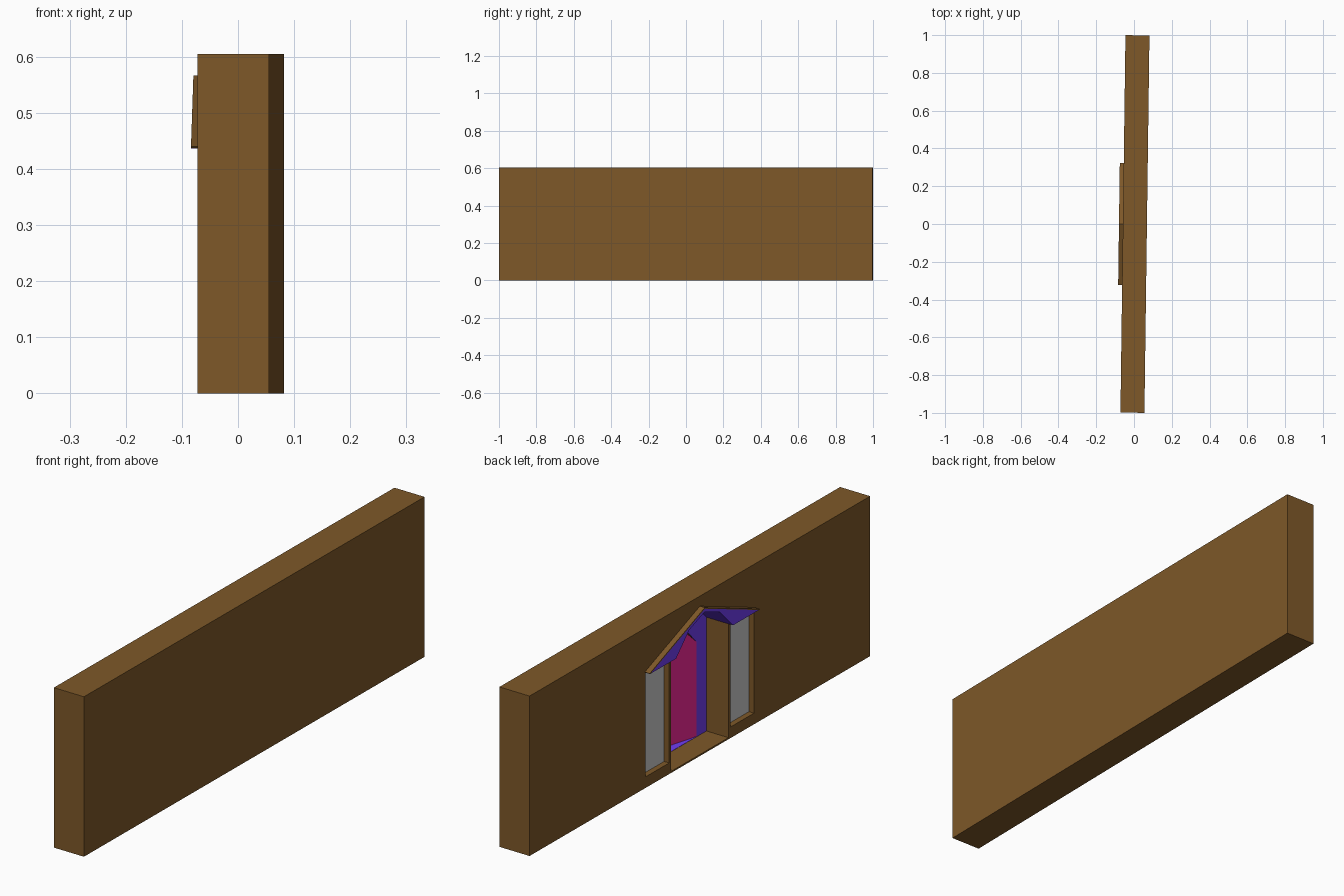
import bpy, bmesh
from mathutils import Matrix

if "Cube" in bpy.data.objects:
    bpy.data.objects.remove(bpy.data.objects["Cube"])

# The whole wall is turned very slightly about z
TURN = Matrix.Translation((0.005, 0, 0)) @ Matrix.Rotation(-0.0133, 4, 'Z')
HALF = 0.0635   # half wall thickness


def material(name, rgb):
    m = bpy.data.materials.new(name)
    m.diffuse_color = (*rgb, 1)
    m.use_nodes = True
    m.node_tree.nodes["Principled BSDF"].inputs["Base Color"].default_value = m.diffuse_color
    return m


BROWN = material("brown", (0.21, 0.098, 0.0215))
PURPLE = material("purple", (0.165, 0.048, 0.9))
MAGENTA = material("magenta", (0.82, 0.02, 0.288))


def prism(name, profile, v0, v1, mat=None, lean=None):
    """Extrude a (y, z) profile between depths v0 and v1, measured out of the left face."""
    bm = bmesh.new()
    rings = []
    for v in (v0, v1):
        rings.append([bm.verts.new((-HALF - v - (lean(y) if lean else 0), y, z))
                      for y, z in profile])
    a, b = rings
    bm.faces.new(a)
    bm.faces.new(b[::-1])
    n = len(profile)
    for i in range(n):
        j = (i + 1) % n
        bm.faces.new((a[j], a[i], b[i], b[j]))
    bmesh.ops.recalc_face_normals(bm, faces=bm.faces)
    me = bpy.data.meshes.new(name)
    bm.to_mesh(me)
    bm.free()
    me.transform(TURN)
    if mat:
        me.materials.append(mat)
    ob = bpy.data.objects.new(name, me)
    bpy.context.collection.objects.link(ob)
    return ob


def rect(y0, y1, z0, z1):
    return [(y0, z0), (y1, z0), (y1, z1), (y0, z1)]


def mirrored(half):
    """Close a half profile that ends on the centre line."""
    return half + [(-y, z) for y, z in half[-2::-1]]


FLOOR = 0.006
house = mirrored([(-0.168, FLOOR), (-0.168, 0.495), (0, 0.558)])
door_half = [(-0.11, FLOOR), (-0.11, 0.365), (-0.06, 0.418), (0, 0.437)]
door = mirrored(door_half)

# Wall with porch recess, door pocket and two window recesses
wall = prism("wall", rect(-0.999, 0.999, 0, 0.605), -2 * HALF, 0, BROWN)
cutters = [
    prism("porch_cutter", house, -0.095, 0.05, BROWN),
    prism("door_cutter", door, -0.126, -0.05, BROWN),
    prism("window_cutter_left", rect(0.18, 0.318, 0.042, 0.434), -0.022, 0.05, BROWN),
    prism("window_cutter_right", rect(-0.318, -0.18, 0.042, 0.434), -0.022, 0.05, BROWN),
]
bpy.context.view_layer.objects.active = wall
for c in cutters:
    c.hide_render = True
    mod = wall.modifiers.new("cut", 'BOOLEAN')
    mod.operation = 'DIFFERENCE'
    mod.solver = 'EXACT'
    mod.object = c
    bpy.ops.object.modifier_apply(modifier=mod.name)
    bpy.data.objects.remove(c)

# Door surround at the back of the porch, and floor of the door pocket
prism("door_surround", house + door[::-1], -0.095, -0.093, PURPLE)
prism("door_floor", rect(-0.109, 0.109, FLOOR - 0.002, FLOOR + 0.001), -0.126, -0.093, PURPLE)

# Two door leaves standing ajar, hinged at the outer edges
leaf = door_half + [(0, FLOOR)]
for side, s in (("right", 1), ("left", -1)):
    prism("door_leaf_" + side, [(y * s, z) for y, z in leaf], -0.0955, -0.0935, MAGENTA,
          lean=lambda y: -0.030 * (1 - abs(y) / 0.11))

# Window panes
for side, s in (("right", -1), ("left", 1)):
    prism("window_pane_" + side, rect(*sorted((0.181 * s, 0.317 * s)), 0.043, 0.433),
          -0.022, -0.020)

# Gable with an arched underside reaching back into the porch
outer = [(0.32, 0.437), (0, 0.563), (-0.32, 0.437)]
arch = mirrored([(-0.167, 0.437), (-0.09, 0.516), (0, 0.55)])
prism("gable", outer + arch, -0.093, 0.020, PURPLE)

# Thin roof slopes
for side, s in (("right", -1), ("left", 1)):
    prism("roof_" + side, [(0, 0.563), (0.32 * s, 0.437), (0.323 * s, 0.440), (0, 0.567)],
          -0.002, 0.021, BROWN)
